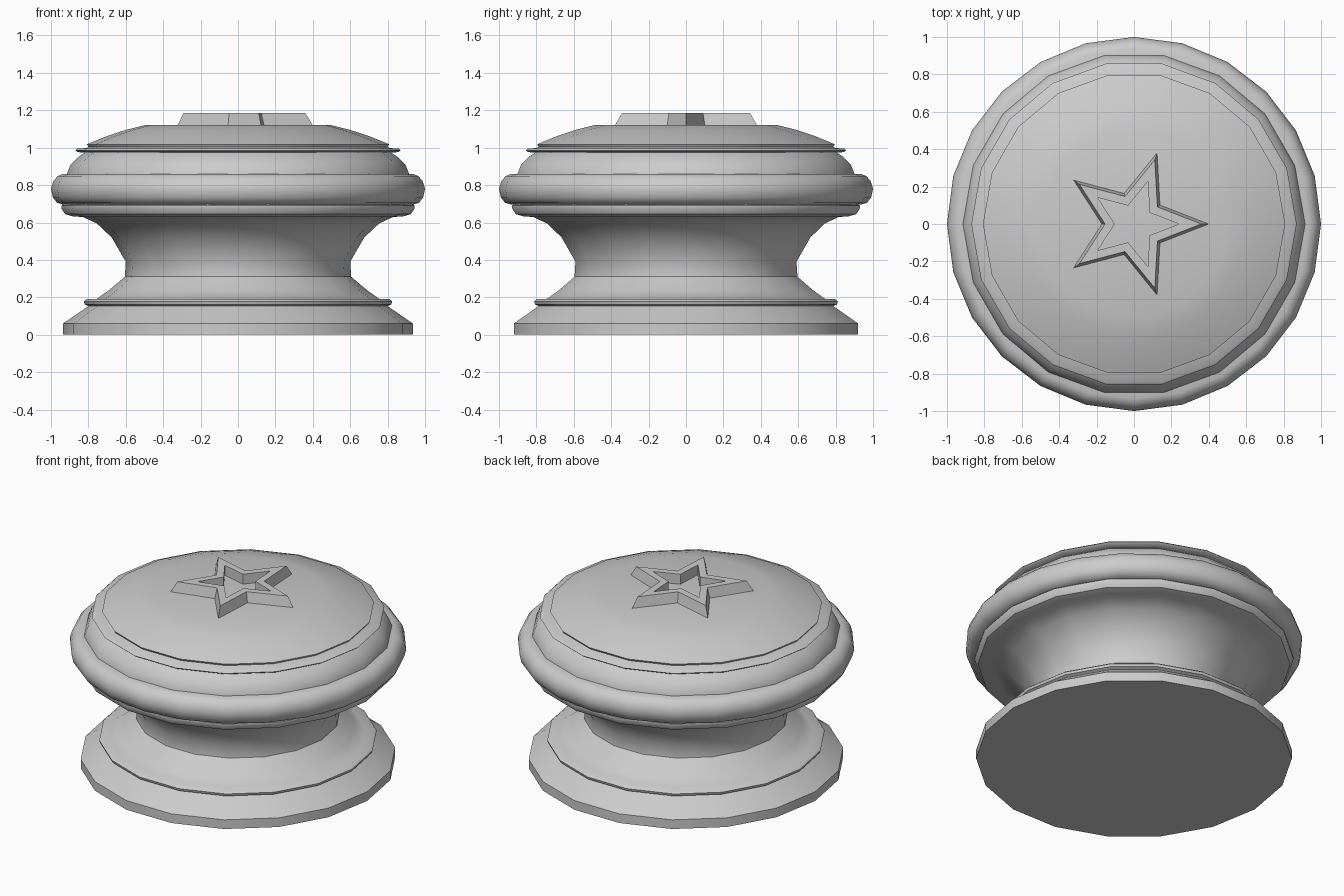
import bpy, bmesh
from math import cos, sin, pi, radians

if "Cube" in bpy.data.objects:
    bpy.data.objects.remove(bpy.data.objects["Cube"])


def make_object(name, rings, cap_ends=False, loop=False, smooth=True):
    """Skin a stack of equal-sized point rings into a mesh object."""
    bm = bmesh.new()
    loops = [[bm.verts.new(p) for p in ring] for ring in rings]
    n = len(loops[0])
    pairs = list(zip(loops, loops[1:]))
    if loop:
        pairs.append((loops[-1], loops[0]))
    for a, b in pairs:
        for i in range(n):
            j = (i + 1) % n
            bm.faces.new((a[i], a[j], b[j], b[i]))
    if cap_ends:
        bm.faces.new(loops[0][::-1])
        bm.faces.new(loops[-1])
    bmesh.ops.recalc_face_normals(bm, faces=bm.faces[:])
    mesh = bpy.data.meshes.new(name)
    bm.to_mesh(mesh)
    bm.free()
    obj = bpy.data.objects.new(name, mesh)
    bpy.context.collection.objects.link(obj)
    if smooth:
        bpy.ops.object.select_all(action='DESELECT')
        obj.select_set(True)
        bpy.context.view_layer.objects.active = obj
        bpy.ops.object.shade_smooth_by_angle(angle=radians(40))
    return obj


def lathe(profile, sides):
    return [[(r * cos(2 * pi * i / sides), r * sin(2 * pi * i / sides), z)
             for i in range(sides)] for r, z in profile]


def star(tip, z, ratio=0.43):
    return [((tip if i % 2 == 0 else tip * ratio) * cos(i * pi / 5),
             (tip if i % 2 == 0 else tip * ratio) * sin(i * pi / 5), z)
            for i in range(10)]


# Flared base, waist and lower lip
make_object("base_and_waist", lathe([
    (0.935, 0), (0.935, 0.06), (0.80, 0.153), (0.82, 0.162), (0.825, 0.178),
    (0.81, 0.19), (0.755, 0.192), (0.69, 0.238), (0.605, 0.31), (0.60, 0.39),
    (0.675, 0.52), (0.755, 0.595), (0.83, 0.63), (0.88, 0.632), (0.925, 0.645),
    (0.944, 0.675), (0.944, 0.69), (0.93, 0.70)], 18), cap_ends=True)

# Bulging rim, rounder than the rest
make_object("rim", lathe([
    (0.85, 0.695), (0.93, 0.695), (0.968, 0.705), (0.99, 0.735), (1.0, 0.78),
    (0.988, 0.82), (0.965, 0.848), (0.935, 0.86), (0.85, 0.86)], 24), loop=True)

# Domed cap with a thin projecting ring
make_object("cap", lathe([
    (0.92, 0.80), (0.915, 0.86), (0.895, 0.91), (0.855, 0.95), (0.82, 0.973),
    (0.86, 0.977), (0.87, 0.986), (0.86, 0.995), (0.81, 0.998), (0.80, 1.005),
    (0.808, 1.018), (0.78, 1.03), (0.70, 1.062), (0.60, 1.095), (0.50, 1.12)],
    18), cap_ends=True)

# Raised star with a star-shaped recess
make_object("star_ornament", [star(0.40, 1.119), star(0.36, 1.185),
                              star(0.24, 1.185), star(0.24, 1.119)],
            loop=True, smooth=False)
